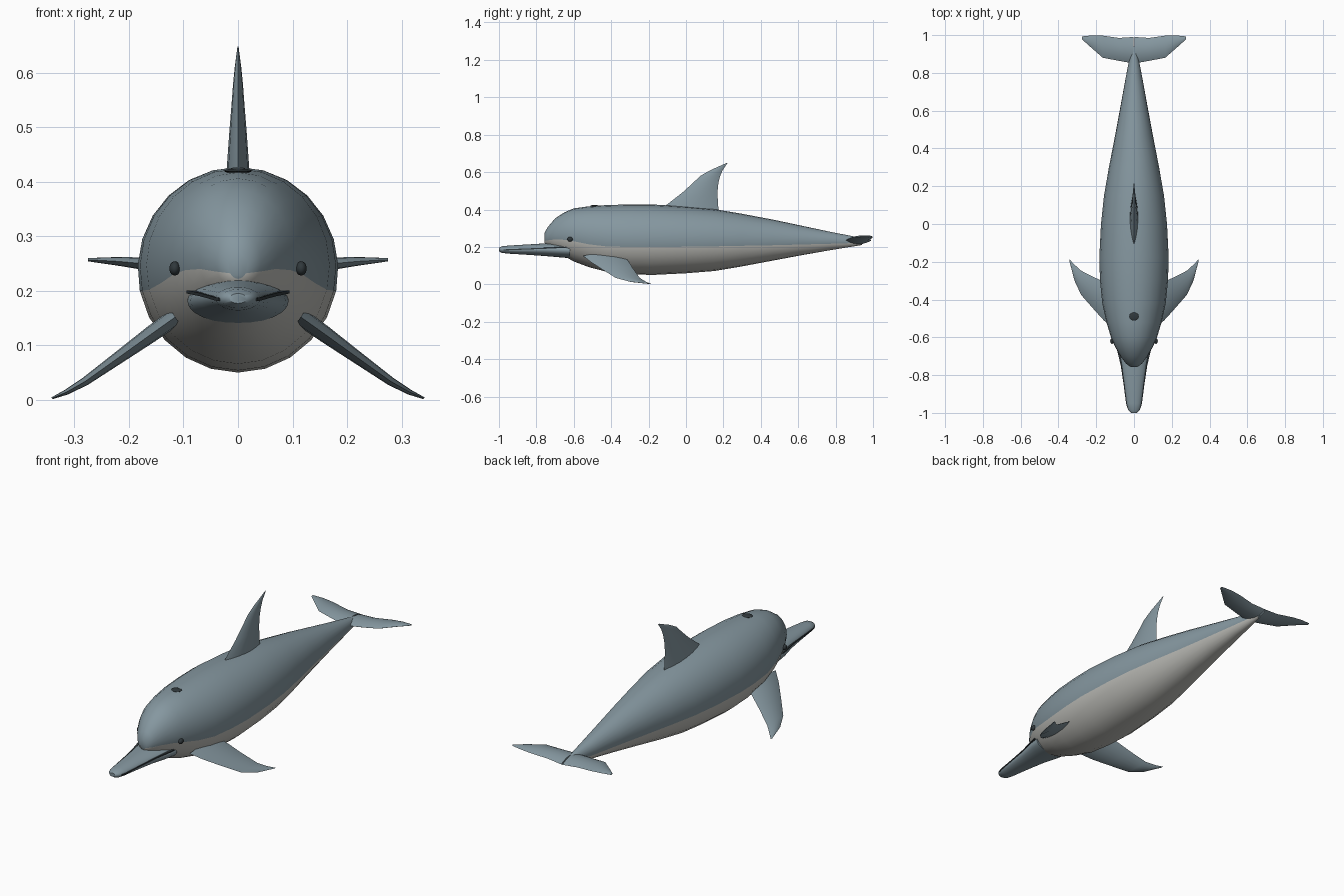
import bpy, bmesh, math
from mathutils import Vector

if "Cube" in bpy.data.objects:
    bpy.data.objects.remove(bpy.data.objects["Cube"])

def material(name, rgb):
    m = bpy.data.materials.new(name)
    m.diffuse_color = (*rgb, 1)
    m.use_nodes = True
    m.node_tree.nodes["Principled BSDF"].inputs["Base Color"].default_value = m.diffuse_color
    return m

GREY = material("blue grey skin", (0.235, 0.31, 0.35))
PALE = material("pale belly", (0.50, 0.50, 0.47))
DARK = material("dark detail", (0.03, 0.04, 0.045))

def finish(name, bm, mats, angle=50):
    bmesh.ops.recalc_face_normals(bm, faces=bm.faces)
    me = bpy.data.meshes.new(name)
    bm.to_mesh(me)
    bm.free()
    for m in mats:
        me.materials.append(m)
    for p in me.polygons:
        p.use_smooth = True
    me.set_sharp_from_angle(angle=math.radians(angle))
    ob = bpy.data.objects.new(name, me)
    bpy.context.collection.objects.link(ob)
    return ob

def loft(name, rings, mats, rule=None, angle=50):
    """Skin closed rings of points; rule(column) gives the material index."""
    bm = bmesh.new()
    rows = [[bm.verts.new(p) for p in r] for r in rings]
    n = len(rows[0])
    for a, b in zip(rows, rows[1:]):
        for i in range(n):
            j = (i + 1) % n
            f = bm.faces.new((a[i], a[j], b[j], b[i]))
            f.material_index = rule(i) if rule else 0
    bm.faces.new(rows[0])
    bm.faces.new(rows[-1])
    return finish(name, bm, mats, angle)

def oval(y, w, top, bot, n=24):
    c, h = (top + bot) / 2, (top - bot) / 2
    return [(w * math.cos(2 * math.pi * i / n), y,
             c + h * math.sin(2 * math.pi * i / n)) for i in range(n)]

def blade(name, sections, normal, n=16):
    """Fin from (leading point, trailing point, half thickness) sections."""
    nrm, rings = Vector(normal).normalized(), []
    for lead, trail, th in sections:
        a, b = Vector(lead), Vector(trail)
        ring = []
        for i in range(n):
            t = 2 * math.pi * i / n
            s = math.sin(t)
            ring.append((a + b) / 2 + (a - b) / 2 * math.cos(t) + nrm * th * s * abs(s))
        rings.append(ring)
    return loft(name, rings, [GREY])

# body: y, half width, top, bottom, height of the colour border
UP, LOW = 14, 10
BODY = [(-0.757, 0.018, 0.275, 0.222, 0.232), (-0.74, 0.042, 0.305, 0.205, 0.235),
        (-0.70, 0.072, 0.352, 0.178, 0.240), (-0.65, 0.100, 0.385, 0.150, 0.238),
        (-0.60, 0.122, 0.406, 0.122, 0.230), (-0.52, 0.146, 0.417, 0.092, 0.214),
        (-0.42, 0.168, 0.424, 0.066, 0.202), (-0.30, 0.180, 0.427, 0.054, 0.200),
        (-0.18, 0.184, 0.427, 0.050, 0.200), (0.00, 0.175, 0.416, 0.059, 0.201),
        (0.15, 0.159, 0.402, 0.071, 0.203), (0.30, 0.133, 0.377, 0.096, 0.206),
        (0.47, 0.100, 0.345, 0.128, 0.209), (0.62, 0.072, 0.313, 0.156, 0.213),
        (0.78, 0.043, 0.279, 0.184, 0.217), (0.94, 0.012, 0.248, 0.210, 0.222)]
rings = []
for y, w, top, bot, split in BODY:
    c, h = (top + bot) / 2, (top - bot) / 2
    a0 = math.asin((split - c) / h)
    angles = [a0 + (math.pi - 2 * a0) * i / UP for i in range(UP)]
    angles += [math.pi - a0 + (math.pi + 2 * a0) * i / LOW for i in range(LOW)]
    rings.append([(w * math.cos(a), y, c + h * math.sin(a)) for a in angles])
loft("body", rings, [GREY, PALE], lambda i: 0 if i < UP else 1)

# beak and mouth line
BEAK = [(-0.62, 0.093, 0.222, 0.140), (-0.67, 0.087, 0.221, 0.144),
        (-0.75, 0.068, 0.219, 0.151), (-0.85, 0.053, 0.213, 0.158),
        (-0.95, 0.040, 0.207, 0.164), (-0.985, 0.031, 0.203, 0.168),
        (-1.0, 0.016, 0.195, 0.177)]
loft("beak", [oval(*b) for b in BEAK], [GREY])
mouth = [(-0.64, 0.094, 0.198), (-0.67, 0.089, 0.197), (-0.75, 0.070, 0.193),
         (-0.85, 0.055, 0.189), (-0.95, 0.042, 0.185), (-0.975, 0.035, 0.184)]
loft("mouth_line", [[(-w, y, z - 0.003), (w, y, z - 0.003), (w, y, z + 0.003),
                     (-w, y, z + 0.003)] for y, w, z in mouth], [DARK], angle=30)

# dorsal fin
DORSAL = [(0.38, -0.13, 0.178, 0.024), (0.42, -0.11, 0.172, 0.021),
          (0.49, -0.02, 0.168, 0.016), (0.54, 0.035, 0.173, 0.012),
          (0.58, 0.077, 0.183, 0.009), (0.61, 0.13, 0.196, 0.006),
          (0.648, 0.215, 0.222, 0.001)]
blade("dorsal_fin", [((0, a, z), (0, b, z), t) for z, a, b, t in DORSAL], (1, 0, 0))

# paired parts
FLIPPER = [(0.115, 0.152, -0.55, -0.33, 0.016), (0.16, 0.120, -0.51, -0.305, 0.015),
           (0.21, 0.084, -0.455, -0.283, 0.012), (0.28, 0.034, -0.375, -0.247, 0.008),
           (0.315, 0.014, -0.30, -0.215, 0.005), (0.341, 0.003, -0.20, -0.188, 0.002)]
FLUKE = [(0.003, 0.234, 0.850, 0.990, 0.020), (0.08, 0.240, 0.864, 0.985, 0.017),
         (0.165, 0.249, 0.880, 0.997, 0.012), (0.22, 0.254, 0.928, 0.999, 0.008),
         (0.275, 0.257, 0.977, 0.993, 0.003)]
for side, s in (("right", -1), ("left", 1)):
    blade(side + "_flipper", [((s * x, a, z), (s * x, b, z), t)
                              for x, z, a, b, t in FLIPPER], (s * 0.55, 0, 0.83))
    blade(side + "_fluke", [((s * x, a, z), (s * x, b, z), t)
                            for x, z, a, b, t in FLUKE], (0, 0, 1))
    bm = bmesh.new()
    bmesh.ops.create_uvsphere(bm, u_segments=16, v_segments=10, radius=1)
    bmesh.ops.scale(bm, vec=(0.010, 0.015, 0.013), verts=bm.verts)
    bmesh.ops.translate(bm, vec=(s * 0.116, -0.62, 0.241), verts=bm.verts)
    finish(side + "_eye", bm, [DARK])

# blowhole
bm = bmesh.new()
bmesh.ops.create_uvsphere(bm, u_segments=20, v_segments=8, radius=1)
bmesh.ops.scale(bm, vec=(0.026, 0.021, 0.0045), verts=bm.verts)
bmesh.ops.translate(bm, vec=(0, -0.49, 0.420), verts=bm.verts)
finish("blowhole", bm, [DARK])
